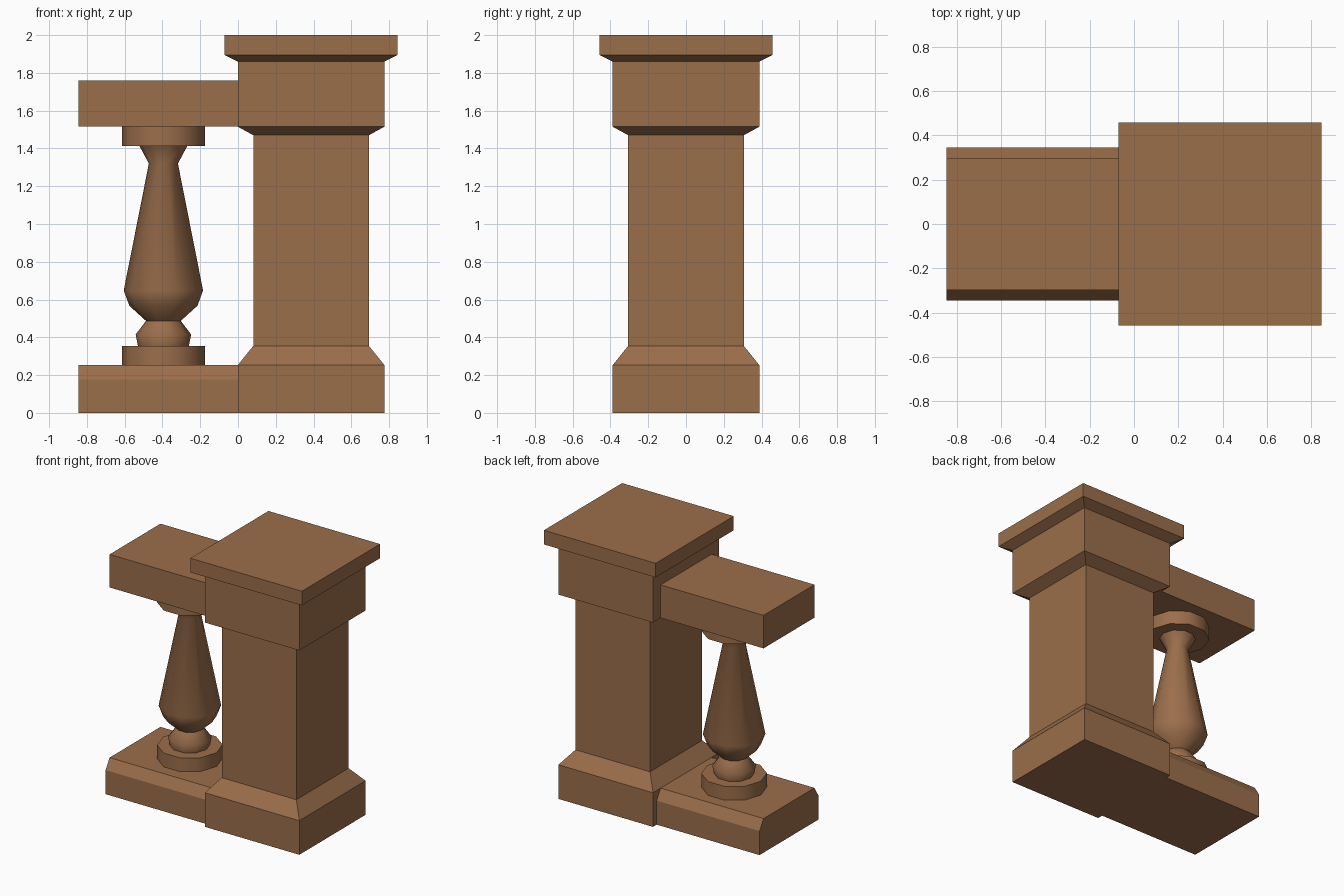
import bpy, bmesh, math

if "Cube" in bpy.data.objects:
    bpy.data.objects.remove(bpy.data.objects["Cube"])

stone = bpy.data.materials.new("warm_brown_stone")
stone.diffuse_color = (0.33, 0.157, 0.07, 1)
stone.use_nodes = True
stone.node_tree.nodes["Principled BSDF"].inputs["Base Color"].default_value = stone.diffuse_color


def make_object(name, bm):
    bmesh.ops.recalc_face_normals(bm, faces=bm.faces)
    mesh = bpy.data.meshes.new(name)
    bm.to_mesh(mesh)
    bm.free()
    mesh.materials.append(stone)
    obj = bpy.data.objects.new(name, mesh)
    bpy.context.collection.objects.link(obj)
    return obj


def loft(bm, rings):
    """Skin a list of vertex rings and cap both ends."""
    loops = [[bm.verts.new(p) for p in ring] for ring in rings]
    n = len(loops[0])
    for a, b in zip(loops, loops[1:]):
        for i in range(n):
            j = (i + 1) % n
            bm.faces.new((a[i], a[j], b[j], b[i]))
    bm.faces.new(loops[0][::-1])
    bm.faces.new(loops[-1])


def turned(name, profile, x, sides, turn=0.0, scale=1.0):
    """Sweep a (radius, z) profile around a vertical axis at x."""
    bm = bmesh.new()
    angles = [turn + 2 * math.pi * i / sides for i in range(sides)]
    loft(bm, [[(x + r * scale * math.cos(a), r * scale * math.sin(a), z)
               for a in angles] for r, z in profile])
    return make_object(name, bm)


def rail(name, section, x0=-0.845, x1=0.0):
    """Extrude a (y, z) cross-section along x."""
    bm = bmesh.new()
    loft(bm, [[(x, y, z) for y, z in section] for x in (x0, x1)])
    return make_object(name, bm)


def smooth(obj):
    bpy.ops.object.select_all(action='DESELECT')
    obj.select_set(True)
    bpy.context.view_layer.objects.active = obj
    bpy.ops.object.shade_smooth_by_angle(angle=math.radians(60))


# Square pier: half-width profile with plinth, shaft, block and cap
turned("pier", [(0.388, 0), (0.388, 0.253), (0.306, 0.355), (0.306, 1.47),
                (0.388, 1.515), (0.388, 1.86), (0.458, 1.895), (0.458, 2.0)],
       0.387, 4, math.pi / 4, math.sqrt(2))

# Bottom rail with chamfered top edges, plain top rail
rail("bottom_rail", [(-0.345, 0), (0.345, 0), (0.345, 0.178),
                     (0.298, 0.253), (-0.298, 0.253), (-0.345, 0.178)])
rail("top_rail", [(-0.298, 1.515), (0.298, 1.515), (0.298, 1.76), (-0.298, 1.76)])

# Turned baluster between round base and top discs
BX, SIDES = -0.395, 10
for name, z0, z1 in (("baluster_base", 0.253, 0.355), ("baluster_top", 1.412, 1.515)):
    smooth(turned(name, [(0.22, z0), (0.22, z1)], BX, SIDES))
smooth(turned("baluster", [(0.135, 0.355), (0.147, 0.415), (0.092, 0.487),
                           (0.18, 0.567), (0.21, 0.648), (0.077, 1.32),
                           (0.126, 1.412)], BX, SIDES))
